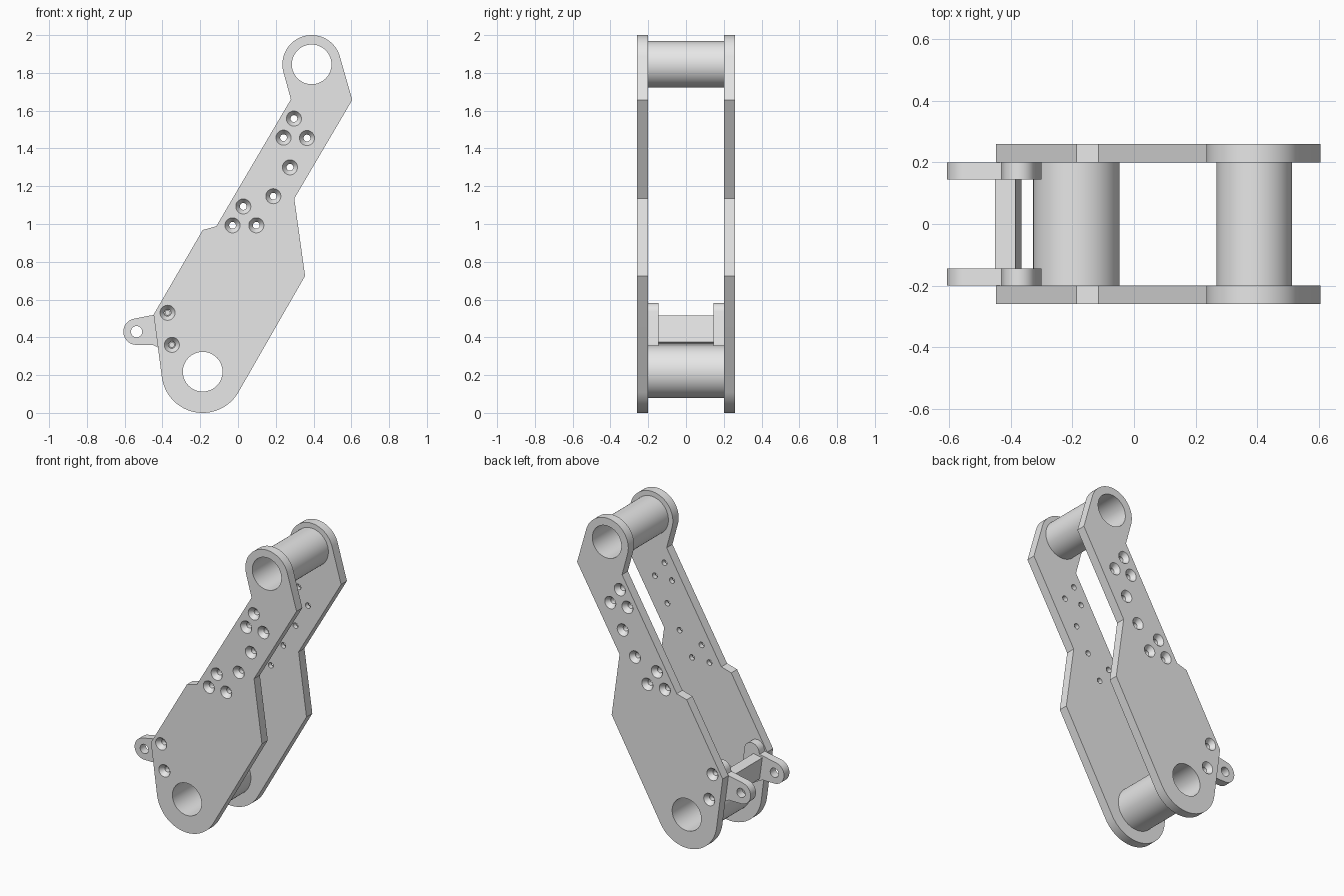
import bpy, bmesh, math

cube = bpy.data.objects.get("Cube")
if cube:
    bpy.data.objects.remove(cube, do_unlink=True)

grey = bpy.data.materials.new("light grey metal")
grey.use_nodes = True
COLOUR = (0.8, 0.8, 0.8, 1.0)
grey.diffuse_color = COLOUR
grey.node_tree.nodes["Principled BSDF"].inputs["Base Color"].default_value = COLOUR

# Main dimensions: plates in x-z, thickness along y
PLATE_IN, PLATE_OUT = 0.20, 0.26
LUG_IN = 0.145
TOP, TOP_R = (0.39, 1.845), 0.155
LOW, LOW_R = (-0.187, 0.218), 0.218
BORE = 0.105
PIN_HOLES = [(0.296, 1.558), (0.241, 1.457), (0.365, 1.455), (0.275, 1.30),
             (0.187, 1.147), (0.028, 1.093), (-0.029, 0.993), (0.097, 0.993)]
LUG_BOLTS = [(-0.373, 0.53), (-0.35, 0.36)]
EYE = (-0.537, 0.43)


def finish(name, bm):
    bmesh.ops.recalc_face_normals(bm, faces=bm.faces)
    mesh = bpy.data.meshes.new(name)
    bm.to_mesh(mesh)
    bm.free()
    mesh.materials.append(grey)
    obj = bpy.data.objects.new(name, mesh)
    bpy.context.collection.objects.link(obj)
    return obj


def activate(obj):
    bpy.ops.object.select_all(action='DESELECT')
    obj.select_set(True)
    bpy.context.view_layer.objects.active = obj


def smooth(obj):
    activate(obj)
    bpy.ops.object.shade_smooth_by_angle(angle=math.radians(25))


def arc(c, r, a0, a1, n=32):
    """Counter-clockwise arc, angles in degrees."""
    return [(c[0] + r * math.cos(math.radians(a0 + (a1 - a0) * i / n)),
             c[1] + r * math.sin(math.radians(a0 + (a1 - a0) * i / n)))
            for i in range(n + 1)]


def tangent_arc(c, r, p_in, p_out, n=48):
    """Arc that joins tangent lines from p_in and to p_out."""
    def angles(p):
        dx, dz = p[0] - c[0], p[1] - c[1]
        return (math.degrees(math.atan2(dz, dx)),
                math.degrees(math.acos(r / math.hypot(dx, dz))))
    a, da = angles(p_in)
    b, db = angles(p_out)
    start, end = a + da, b - db
    while end < start:
        end += 360
    return arc(c, r, start, end, n)


def extrude(name, outline, y0, y1):
    bm = bmesh.new()
    a = [bm.verts.new((x, y0, z)) for x, z in outline]
    b = [bm.verts.new((x, y1, z)) for x, z in outline]
    bm.faces.new(a)
    bm.faces.new(b)
    for i in range(len(a)):
        j = (i + 1) % len(a)
        bm.faces.new((a[i], a[j], b[j], b[i]))
    return finish(name, bm)


def lathe(bm, centre, profile, hollow=False, n=32):
    """Revolve (radius, y) points about a y axis through centre."""
    rings = []
    for r, y in profile:
        rings.append([bm.verts.new((centre[0] + r * math.cos(math.tau * i / n), y,
                                    centre[1] + r * math.sin(math.tau * i / n)))
                      for i in range(n)])
    pairs = list(zip(rings, rings[1:]))
    if hollow:
        pairs.append((rings[-1], rings[0]))
    else:
        bm.faces.new(rings[0])
        bm.faces.new(rings[-1])
    for a, b in pairs:
        for i in range(n):
            j = (i + 1) % n
            bm.faces.new((a[i], a[j], b[j], b[i]))


def cut(obj, bm):
    """Subtract the solids in bm from obj."""
    cutter = finish("cutter", bm)
    cutter.hide_render = True
    activate(obj)
    mod = obj.modifiers.new("holes", 'BOOLEAN')
    mod.operation = 'DIFFERENCE'
    mod.solver = 'EXACT'
    mod.object = cutter
    bpy.ops.object.modifier_apply(modifier=mod.name)
    bpy.data.objects.remove(cutter, do_unlink=True)


# Side plate outline, counter-clockwise from the top eye
left_edge = [(0.28, 1.66), (-0.115, 0.988), (-0.187, 0.968), (-0.447, 0.52)]
right_edge = [(0.355, 0.725), (0.298, 1.135), (0.605, 1.657)]
plate_outline = (tangent_arc(TOP, TOP_R, right_edge[-1], left_edge[0]) + left_edge
                 + tangent_arc(LOW, LOW_R, left_edge[-1], right_edge[0]) + right_edge)

# Lug outline: eye, lower bolt boss, upper bolt boss
lug_outline = (arc(EYE, 0.07, 101, 270) + [(-0.45, 0.36)]
               + arc(LUG_BOLTS[1], 0.05, 225, 367)
               + arc(LUG_BOLTS[0], 0.053, 7, 165) + [(-0.43, 0.522)])

for side, s in (("front", -1), ("back", 1)):
    # Plate with bores and countersunk holes on the outer face
    plate = extrude(side + "_side_plate", plate_outline, s * PLATE_IN, s * PLATE_OUT)
    bm = bmesh.new()
    for c in (TOP, LOW):
        lathe(bm, c, [(BORE, s * 0.15), (BORE, s * 0.3)], n=64)
    for c in PIN_HOLES + LUG_BOLTS:
        lathe(bm, c, [(0.018, s * 0.15), (0.018, s * 0.23),
                      (0.04, s * PLATE_OUT), (0.04, s * 0.3)])
    cut(plate, bm)
    smooth(plate)

    # Lug with a through eye and two blind bolt holes
    lug = extrude(side + "_lug", lug_outline, s * LUG_IN, s * PLATE_IN)
    bm = bmesh.new()
    lathe(bm, EYE, [(0.03, s * 0.1), (0.03, s * 0.3)])
    for c in LUG_BOLTS:
        lathe(bm, c, [(0.012, s * 0.16), (0.012, s * 0.3)])
    cut(lug, bm)
    smooth(lug)

# Cross bar joining the lugs
extrude("lug_cross_bar", [(-0.45, 0.505), (-0.43, 0.362), (-0.365, 0.375),
                          (-0.385, 0.515)], -LUG_IN, LUG_IN)

# Bearing tubes between the plates
for name, c, r in (("top_tube", TOP, 0.123), ("bottom_tube", LOW, 0.14)):
    bm = bmesh.new()
    lathe(bm, c, [(BORE, -PLATE_IN), (r, -PLATE_IN), (r, PLATE_IN), (BORE, PLATE_IN)],
          hollow=True, n=64)
    smooth(finish(name, bm))
